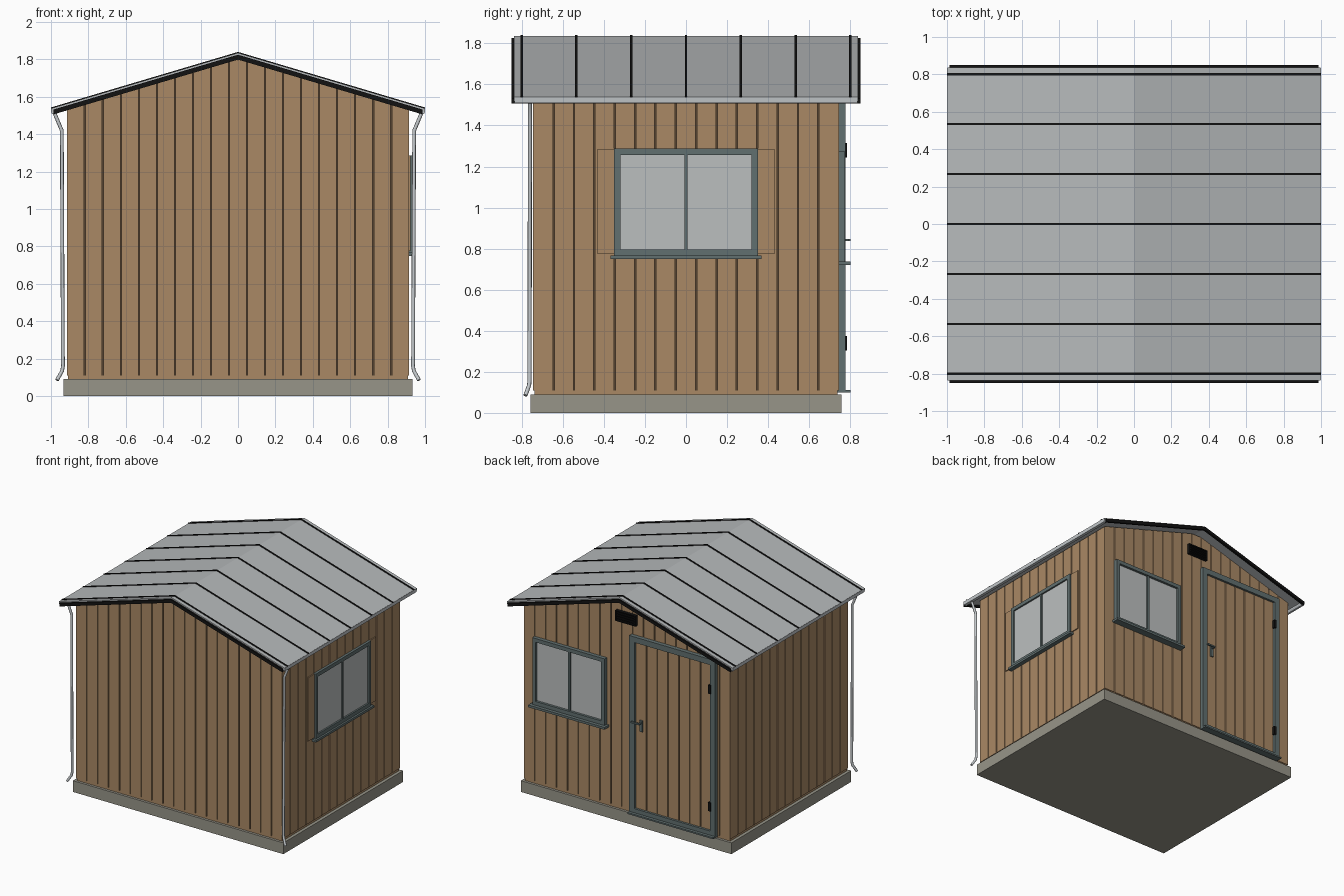
import bpy, bmesh
from mathutils import Vector

cube = bpy.data.objects.get("Cube")
if cube:
    bpy.data.objects.remove(cube, do_unlink=True)


def material(name, rgb, rough=0.7):
    m = bpy.data.materials.new(name)
    m.use_nodes = True
    m.diffuse_color = (*rgb, 1)
    bsdf = m.node_tree.nodes["Principled BSDF"]
    bsdf.inputs["Base Color"].default_value = (*rgb, 1)
    bsdf.inputs["Roughness"].default_value = rough
    return m


WOOD = material("wood", (0.40, 0.25, 0.13))
GROOVE = material("groove_brown", (0.09, 0.055, 0.03))
CONCRETE = material("concrete", (0.31, 0.30, 0.25))
ROOF = material("roof_grey", (0.47, 0.49, 0.50))
METAL = material("light_metal", (0.55, 0.58, 0.60))
BLACK = material("black", (0.006, 0.006, 0.006))
FRAME = material("frame_grey", (0.12, 0.16, 0.16))
GLASS = material("glass", (0.50, 0.52, 0.52))

WX, WY = 0.915, 0.744        # wall half sizes
RIDGE, SLOPE = 1.837, 0.297  # roof top line
BASE = 0.11


def roof_z(x, drop=0.0):
    return RIDGE - drop - SLOPE * abs(x)


def finish(name, bm, mat):
    bmesh.ops.recalc_face_normals(bm, faces=bm.faces)
    mesh = bpy.data.meshes.new(name)
    bm.to_mesh(mesh)
    bm.free()
    mesh.materials.append(mat)
    ob = bpy.data.objects.new(name, mesh)
    bpy.context.scene.collection.objects.link(ob)
    return ob


def add_prism(bm, pts, axis, a, b):
    """Extrude a 2D outline (horizontal, z) along x or y from a to b."""
    def place(u, z, d):
        return (u, d, z) if axis == "y" else (d, u, z)
    face = bm.faces.new([bm.verts.new(place(u, z, a)) for u, z in pts])
    out = bmesh.ops.extrude_face_region(bm, geom=[face])
    verts = [v for v in out["geom"] if isinstance(v, bmesh.types.BMVert)]
    bmesh.ops.translate(bm, verts=verts, vec=Vector(place(0, 0, b - a)))


def rect(u0, u1, z0, z1):
    return [(u0, z0), (u1, z0), (u1, z1), (u0, z1)]


def prisms(name, mat, axis, a, b, outlines):
    bm = bmesh.new()
    for pts in outlines:
        add_prism(bm, pts, axis, a, b)
    return finish(name, bm, mat)


def plank_spans(u0, u1, count, gap=0.007):
    w = (u1 - u0) / count
    return [(u0 + i * w + gap / 2, u0 + (i + 1) * w - gap / 2) for i in range(count)]


def gable(half, z0, drop):
    return [(-half, z0), (half, z0), (half, roof_z(half, drop)),
            (0, roof_z(0, drop)), (-half, roof_z(half, drop))]


# Slab, bottom rail and dark wall core
prisms("floor_slab", CONCRETE, "y", -0.758, 0.758, [rect(-0.933, 0.933, 0, 0.09)])
prisms("bottom_rail", WOOD, "y", -WY + 0.006, WY - 0.006, [rect(-0.908, 0.908, 0.09, BASE)])
prisms("wall_core", GROOVE, "y", -WY + 0.012, WY - 0.012, [gable(WX - 0.012, BASE, 0.035)])

# Plank cladding on the gable walls and the side walls
gable_planks = [[(a, BASE), (b, BASE), (b, roof_z(b, 0.028)), (a, roof_z(a, 0.028))]
                for a, b in plank_spans(-WX, WX, 19)]
side_planks = [rect(a, b, BASE, roof_z(WX, 0.028)) for a, b in plank_spans(-WY, WY, 15)]
for s, gname, sname in ((-1, "front_planks", "right_planks"), (1, "back_planks", "left_planks")):
    prisms(gname, WOOD, "y", s * (WY - 0.015), s * WY, gable_planks)
    prisms(sname, WOOD, "x", s * (WX - 0.015), s * WX, side_planks)

# Roof sheets, standing seams and black verge boards
T = 0.022


def chevron(half, top, bottom):
    return [(-half, roof_z(half, top)), (0, roof_z(0, top)), (half, roof_z(half, top)),
            (half, roof_z(half, bottom)), (0, roof_z(0, bottom)), (-half, roof_z(half, bottom))]


prisms("roof_sheet", ROOF, "y", -0.838, 0.838, [chevron(0.998, 0.002, T)])
for i in range(-3, 4):
    y = i * 0.267
    prisms("roof_seam", BLACK, "y", y - 0.006, y + 0.006, [chevron(1.0, -0.003, 0.004)])
for s in (-1, 1):
    prisms("verge_board", BLACK, "y", s * 0.832, s * 0.85, [chevron(0.987, 0.012, 0.038)])

# Gutters and bent downpipes at the front corners
for s in (-1, 1):
    prisms("gutter", METAL, "y", -0.835, 0.835,
           [[(s * 0.970, 1.518), (s * 0.978, 1.506), (s * 0.998, 1.510),
             (s * 1.0, 1.538), (s * 0.970, 1.538)]])
    curve = bpy.data.curves.new("downpipe", "CURVE")
    curve.dimensions = "3D"
    curve.bevel_depth = 0.010
    curve.bevel_resolution = 2
    curve.use_fill_caps = True
    path = [(0.980, -0.760, 1.51), (0.942, -0.760, 1.42), (0.936, -0.762, 0.16),
            (0.940, -0.764, 0.135), (0.968, -0.782, 0.085)]
    line = curve.splines.new("POLY")
    line.points.add(len(path) - 1)
    for p, (x, y, z) in zip(line.points, path):
        p.co = (s * x, y, z, 1)
    curve.materials.append(METAL)
    bpy.context.scene.collection.objects.link(bpy.data.objects.new("downpipe", curve))


def border(u0, u1, z0, z1, w):
    return [rect(u0, u0 + w, z0, z1), rect(u1 - w, u1, z0, z1),
            rect(u0 + w, u1 - w, z0, z0 + w), rect(u0 + w, u1 - w, z1 - w, z1)]


# Windows: frame, mullion, glass and sill
def window(name, axis, wall, u0, u1, z0, z1, depth, sill_depth):
    mid = (u0 + u1) / 2
    prisms(name + "_frame", FRAME, axis, wall - 0.01, wall + depth, border(u0, u1, z0, z1, 0.03))
    prisms(name + "_mullion", FRAME, axis, wall - 0.01, wall + depth * 0.8,
           [rect(mid - 0.008, mid + 0.008, z0 + 0.03, z1 - 0.03)])
    prisms(name + "_glass", GLASS, axis, wall - 0.01, wall + depth * 0.35,
           [rect(u0 + 0.02, u1 - 0.02, z0 + 0.02, z1 - 0.02)])
    prisms(name + "_sill", FRAME, axis, wall - 0.01, wall + sill_depth,
           [rect(u0 - 0.018, u1 + 0.018, z0 - 0.018, z0)])


window("left_window", "x", WX, -0.35, 0.35, 0.767, 1.287, 0.02, 0.035)
window("back_window", "y", WY, 0.18, 0.82, 0.738, 1.272, 0.03, 0.057)

# Boards beside the left window
prisms("window_side_boards", WOOD, "x", WX - 0.01, WX + 0.008,
       [rect(s * 0.35, s * 0.43, 0.775, 1.285) for s in (-1, 1)])

# Door: frame, planks, threshold, hinges and handle
D0, D1, DTOP = -0.80, -0.04, 1.52
prisms("door_frame", FRAME, "y", WY - 0.01, WY + 0.032, border(D0, D1, 0.10, DTOP, 0.045))
prisms("door_backing", GROOVE, "y", WY - 0.01, WY + 0.004,
       [rect(D0 + 0.04, D1 - 0.04, 0.14, DTOP - 0.04)])
prisms("door_planks", WOOD, "y", WY, WY + 0.014,
       [rect(a, b, 0.14, DTOP - 0.04) for a, b in plank_spans(D0 + 0.045, D1 - 0.045, 7)])
prisms("threshold", FRAME, "y", WY, WY + 0.056, [rect(D0, D1, 0.10, 0.112)])
prisms("door_hinges", BLACK, "y", WY + 0.01, WY + 0.04,
       [rect(D0 + 0.035, D0 + 0.055, z - 0.035, z + 0.035) for z in (0.34, 1.28)])
prisms("handle_plate", FRAME, "y", WY + 0.01, WY + 0.024, [rect(-0.150, -0.125, 0.77, 0.86)])
prisms("handle_neck", FRAME, "y", WY + 0.02, WY + 0.05, [rect(-0.144, -0.132, 0.836, 0.848)])
prisms("handle_lever", FRAME, "y", WY + 0.044, WY + 0.056, [rect(-0.144, -0.07, 0.836, 0.848)])

# Louvred vent below the back ridge
prisms("vent_plate", BLACK, "y", WY - 0.01, WY + 0.012, [rect(-0.09, 0.09, 1.60, 1.685)])
prisms("vent_slats", BLACK, "y", WY, WY + 0.024,
       border(-0.09, 0.09, 1.60, 1.685, 0.008)
       + [rect(-0.08, 0.08, z, z + 0.008) for z in (1.62, 1.639, 1.658)])
